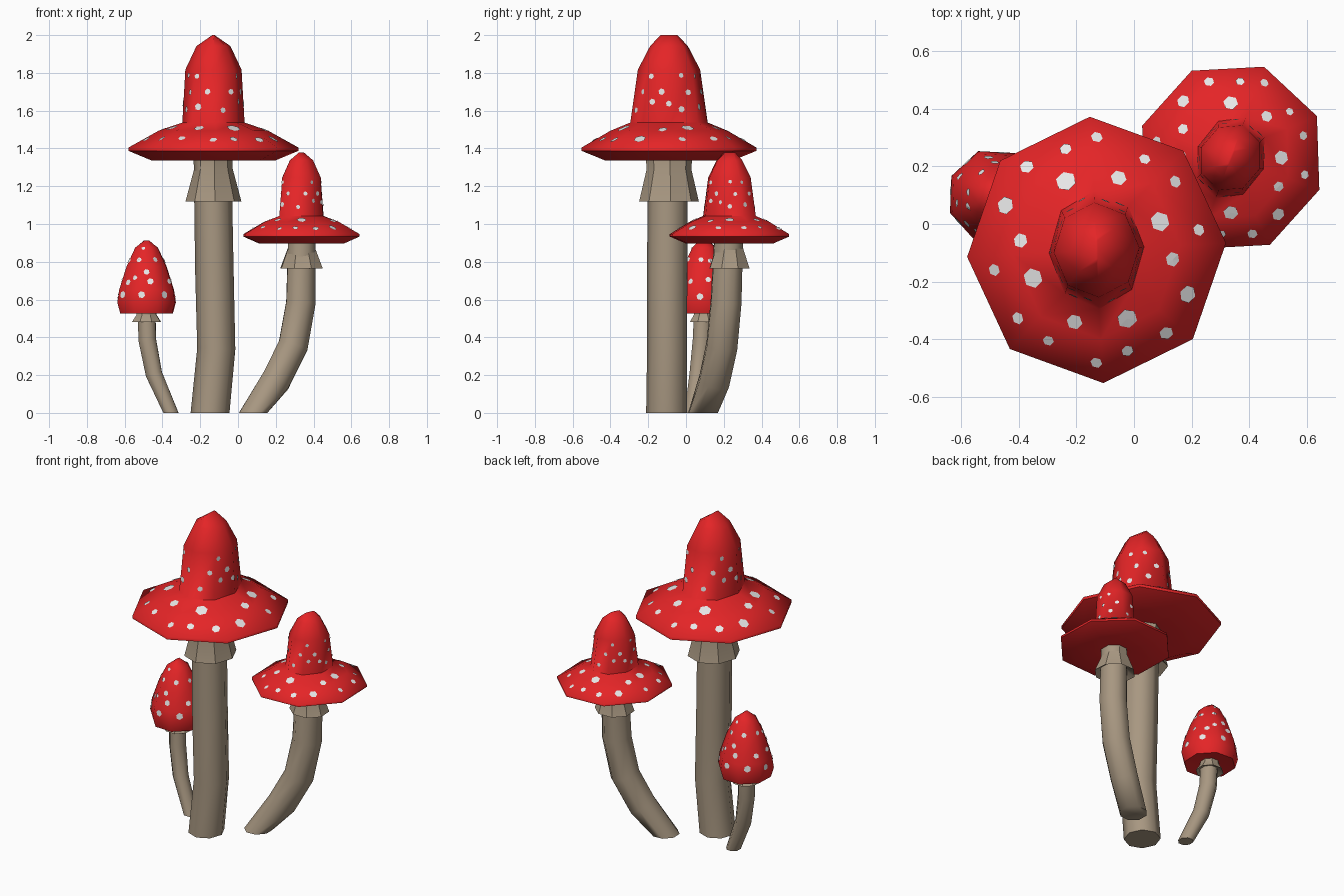
import bpy, math
from mathutils import Vector
from mathutils.bvhtree import BVHTree

if "Cube" in bpy.data.objects:
    bpy.data.objects.remove(bpy.data.objects["Cube"])

SIDES = 8
UP = Vector((0, 0, 1))


def material(name, rgb):
    m = bpy.data.materials.new(name)
    m.diffuse_color = (*rgb, 1)
    m.use_nodes = True
    m.node_tree.nodes["Principled BSDF"].inputs["Base Color"].default_value = m.diffuse_color
    return m


RED = material("cap_red", (0.78, 0.018, 0.02))
WHITE = material("spot_white", (0.8, 0.8, 0.8))
TAN = material("stem_tan", (0.39, 0.31, 0.22))


def make(name, verts, faces, mat, angle):
    me = bpy.data.meshes.new(name)
    me.from_pydata(verts, [], faces)
    me.materials.append(mat)
    if angle:
        me.shade_smooth()
        me.set_sharp_from_angle(angle=math.radians(angle))
    ob = bpy.data.objects.new(name, me)
    bpy.context.collection.objects.link(ob)
    return ob


def loft(name, rings, mat, phase=0, angle=60):
    """Skin rings of (centre, rx, ry, axis); rx/ry are turned by the phase too."""
    verts, faces, n = [], [], SIDES
    for c, rx, ry, axis in rings:
        q = UP.rotation_difference(axis)
        for k in range(n):
            a = 2 * math.pi * k / n + math.radians(3)
            x, y = rx * math.cos(a), ry * math.sin(a)
            p = math.radians(phase)
            v = Vector((x * math.cos(p) - y * math.sin(p),
                        x * math.sin(p) + y * math.cos(p), 0))
            verts.append(c + q @ v)
    for i in range(len(rings) - 1):
        for k in range(n):
            j = (k + 1) % n
            faces.append((i * n + k, i * n + j, i * n + n + j, i * n + n + k))
    faces.append(tuple(range(n - 1, -1, -1)))
    faces.append(tuple(range(len(verts) - n, len(verts))))
    make(name, verts, faces, mat, angle)
    return verts, faces


def stem(name, path, phase=0):
    """Curved stem through (x, y, z, radius), flat at both ends."""
    pts = [Vector(p[:3]) for p in path]
    rings = []
    for i, p in enumerate(pts):
        t = UP
        if 0 < i < len(pts) - 1:
            t = ((p - pts[i - 1]).normalized() + (pts[i + 1] - p).normalized()).normalized()
        rings.append((p, path[i][3], path[i][3] * 1.05, t))
    loft(name, rings, TAN, phase)


def upright(name, centre, profile, mat, scale=1, phase=0, angle=60):
    """Straight part from a profile of (rx, ry, z)."""
    rings = [(centre + UP * z * scale, rx * scale, ry * scale, UP) for rx, ry, z in profile]
    return loft(name, rings, mat, phase, angle)


def spots(name, cap, centre, top, side, scale=1, phase=0):
    """Hexagonal plates laid on the cap. top: (angle, radius, size) dropped from
    above; side: (angle, height, size) pressed in sideways. Each repeats at 180."""
    bvh = BVHTree.FromPolygons(*cap)
    verts, faces = [], []
    jobs = [(s, True) for s in top] + [(s, False) for s in side]
    for (ang, d, size), from_above in jobs:
        for half in (0, 180):
            a = math.radians(ang + half + phase)
            out = Vector((math.cos(a), math.sin(a), 0))
            if from_above:
                o, ray = centre + out * d * scale + UP * 2, -UP
            else:
                o, ray = centre + out * 2 + UP * d * scale, -out
            loc, nor = bvh.ray_cast(o, ray)[:2]
            if loc is None:
                continue
            if nor.dot(ray) > 0:
                nor = -nor
            u = nor.orthogonal().normalized()
            w = nor.cross(u)
            base = len(verts)
            verts.append(loc + nor * 0.004)
            for k in range(6):
                b = k * math.pi / 3
                p = loc + (u * math.cos(b) + w * math.sin(b)) * size * scale
                hit = bvh.ray_cast(p + nor * 0.05, -nor, 0.1)[0]
                verts.append((hit or p) + nor * 0.004)
            faces += [(base, base + 1 + k, base + 1 + (k + 1) % 6) for k in range(6)]
    make(name, verts, faces, WHITE, 0)


# Wide hat shape shared by the large and medium mushrooms
HAT = [(.08, .08, .02), (.33, .34, 0), (.45, .463, .05), (.45, .463, .068),
       (.29, .31, .157), (.165, .205, .2), (.149, .165, .48),
       (.09, .1, .605), (.006, .045, .663)]
HAT_TOP = [(24, .24, .035), (73, .26, .028), (114, .26, .036), (173, .265, .026),
           (11, .36, .022), (41, .36, .022), (62, .355, .02), (90, .39, .021),
           (107, .365, .022), (130, .375, .025), (154, .35, .032)]
HAT_SIDE = [(57, .445, .014), (142, .445, .015), (26, .45, .014), (80, .363, .017),
            (124, .363, .016), (165, .363, .018), (40, .36, .016), (63, .283, .019),
            (106, .265, .016), (146, .31, .017), (25, .27, .018), (0, .3, .016)]
# Closed bud shape of the small mushroom
BUD = [(.05, .05, .015), (.148, .15, 0), (.165, .168, .06), (.155, .158, .125),
       (.113, .115, .25), (.064, .066, .35), (.012, .025, .388)]
BUD_SIDE = [(128, .1, .021), (80, .1, .019), (34, .1, .02), (172, .09, .019),
            (44, .165, .017), (99, .17, .018), (63, .19, .014), (150, .17, .016),
            (10, .18, .015), (90, .22, .016), (66, .285, .014), (118, .285, .015),
            (170, .285, .014), (20, .28, .014), (75, .345, .01)]

# Large mushroom
c = Vector((-.13, -.09, 1.337))
cap = upright("large_cap", c, HAT, RED)
spots("large_spots", cap, c, HAT_TOP, HAT_SIDE)
upright("large_skirt", c, [(.1, .11, -.17), (.148, .158, -.217), (.102, .118, -.045),
                           (.1, .125, .03)], TAN, angle=30)
stem("large_stem", [(-.148, -.103, 0, .103), (-.115, -.1, .34, .101),
                    (-.125, -.1, .75, .102), (-.135, -.095, 1.36, .1)])

# Medium mushroom
c = Vector((.336, .23, .897))
cap = upright("medium_cap", c, HAT, RED, .727, -23)
spots("medium_spots", cap, c, HAT_TOP, HAT_SIDE, .727, -24)
upright("medium_skirt", c, [(.1, .1, -.14), (.165, .155, -.182), (.106, .106, -.035),
                            (.1, .105, .03)], TAN, .727, -23, 30)
stem("medium_stem", [(.08, .09, 0, .08), (.2, .15, .17, .083), (.292, .19, .355, .084),
                     (.333, .212, .585, .083), (.338, .225, .91, .078)], -23)

# Small mushroom
c = Vector((-.484, .095, .525))
cap = upright("small_cap", c, BUD, RED, 1, 17)
spots("small_spots", cap, c, [], BUD_SIDE)
upright("small_skirt", c, [(.05, .05, -.03), (.083, .08, -.045), (.056, .056, -.005),
                           (.055, .055, .02)], TAN, 1, 17, 30)
stem("small_stem", [(-.355, .035, 0, .043), (-.445, .065, .205, .047),
                    (-.48, .085, .385, .05), (-.484, .092, .54, .05)], 17)
